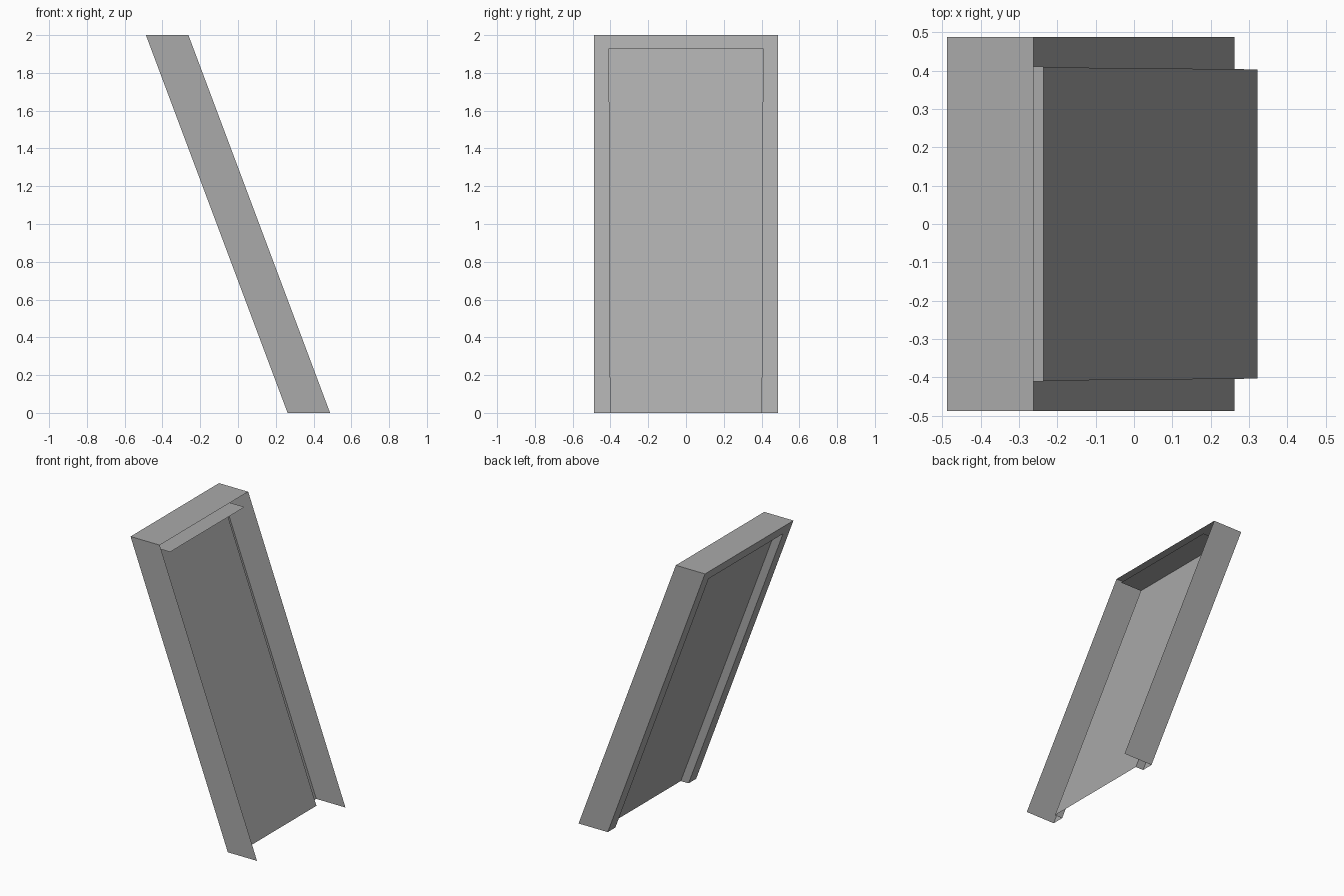
import bpy
import bmesh

cube = bpy.data.objects.get("Cube")
if cube:
    bpy.data.objects.remove(cube, do_unlink=True)

LEAN = 0.375      # sideways shift per unit of height
BASE_X = -0.4875 + 2 * LEAN
DEPTH = 0.225     # casing depth
RECESS = 0.06     # panel set-back

# Arch outlines as (y, z), running up one side, across and down
OUTER = [(-0.487, 0), (-0.487, 2), (0.487, 2), (0.487, 0)]
INNER = [(-0.403, 0), (-0.41, 1.93), (0.41, 1.93), (0.403, 0)]

grey = bpy.data.materials.new("plain_grey")
grey.use_nodes = True
colour = (0.4, 0.4, 0.4, 1)
grey.diffuse_color = colour
grey.node_tree.nodes["Principled BSDF"].inputs["Base Color"].default_value = colour


def leaning(path, depth):
    """Place an outline at a depth inside the leaning frame."""
    return [(BASE_X - LEAN * z + depth, y, z) for y, z in path]


def make_part(name, faces):
    bm = bmesh.new()
    for face in faces:
        bm.faces.new([bm.verts.new(p) for p in face])
    bmesh.ops.remove_doubles(bm, verts=bm.verts, dist=0.0001)
    mesh = bpy.data.meshes.new(name)
    bm.to_mesh(mesh)
    bm.free()
    mesh.materials.append(grey)
    obj = bpy.data.objects.new(name, mesh)
    bpy.context.collection.objects.link(obj)


def bridge(a, b):
    """Quads joining two matching outlines."""
    return [(a[i], a[i + 1], b[i + 1], b[i]) for i in range(len(a) - 1)]


# Outer side walls and top
make_part("casing", bridge(leaning(OUTER, DEPTH), leaning(OUTER, 0)))

# Flat trim around the opening
make_part("trim", bridge(leaning(OUTER, 0), leaning(INNER, 0)))

# Short walls from the trim to the panel
make_part("recess_walls", bridge(leaning(INNER, 0), leaning(INNER, RECESS)))

# Recessed panel
make_part("panel", [leaning(INNER, RECESS)])

# Shelf under the top, reaching the open side
make_part("top_ledge", bridge(leaning(INNER[1:3], RECESS), leaning(INNER[1:3], DEPTH)))
